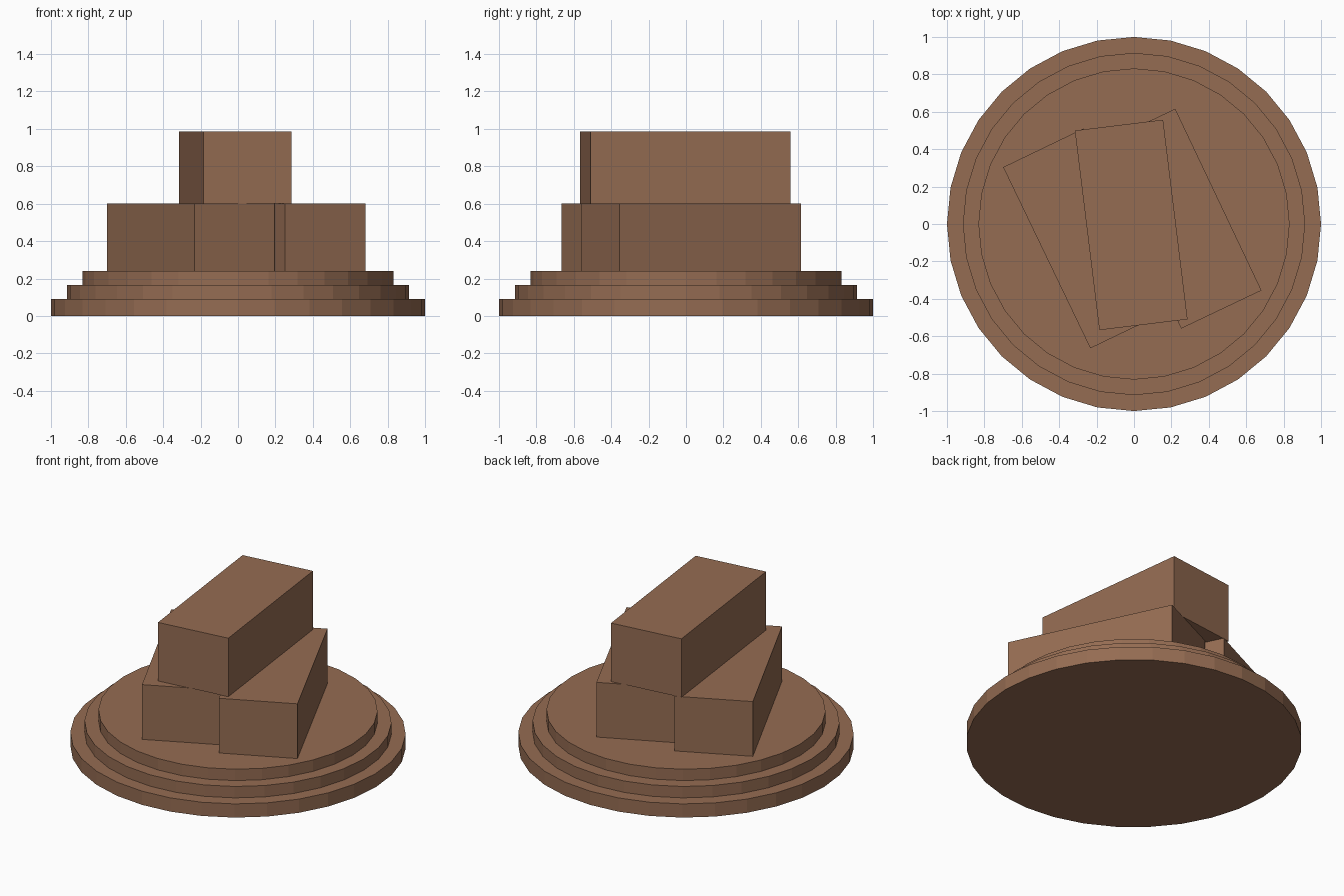
import bpy
from math import radians

if "Cube" in bpy.data.objects:
    bpy.data.objects.remove(bpy.data.objects["Cube"])

brown = bpy.data.materials.new("brown")
brown.diffuse_color = (0.30, 0.15, 0.085, 1)
brown.use_nodes = True
brown.node_tree.nodes["Principled BSDF"].inputs["Base Color"].default_value = brown.diffuse_color


def finish(name):
    ob = bpy.context.object
    ob.name = name
    ob.data.materials.append(brown)
    return ob


def disc(name, radius, z0, z1):
    bpy.ops.mesh.primitive_cylinder_add(vertices=32, radius=radius, depth=z1 - z0,
                                        location=(0, 0, (z0 + z1) / 2))
    return finish(name)


def ingot(name, x, y, z0, z1, angle):
    bpy.ops.mesh.primitive_cube_add(size=1, location=(x, y, (z0 + z1) / 2),
                                    rotation=(0, 0, radians(angle)))
    ob = finish(name)
    ob.scale = (0.475, 1.075, z1 - z0)
    return ob


# Stepped round base
disc("base_lower_step", 1.0, 0.0, 0.09)
disc("base_middle_step", 0.915, 0.09, 0.165)
disc("base_upper_step", 0.832, 0.165, 0.24)

# Two blocks side by side with a third stacked across them
ingot("lower_left_block", -0.2525, -0.0775, 0.24, 0.60, 25.7)
ingot("lower_right_block", 0.2365, 0.0285, 0.24, 0.60, 25.4)
ingot("top_block", -0.015, -0.005, 0.60, 0.985, 7.0)
